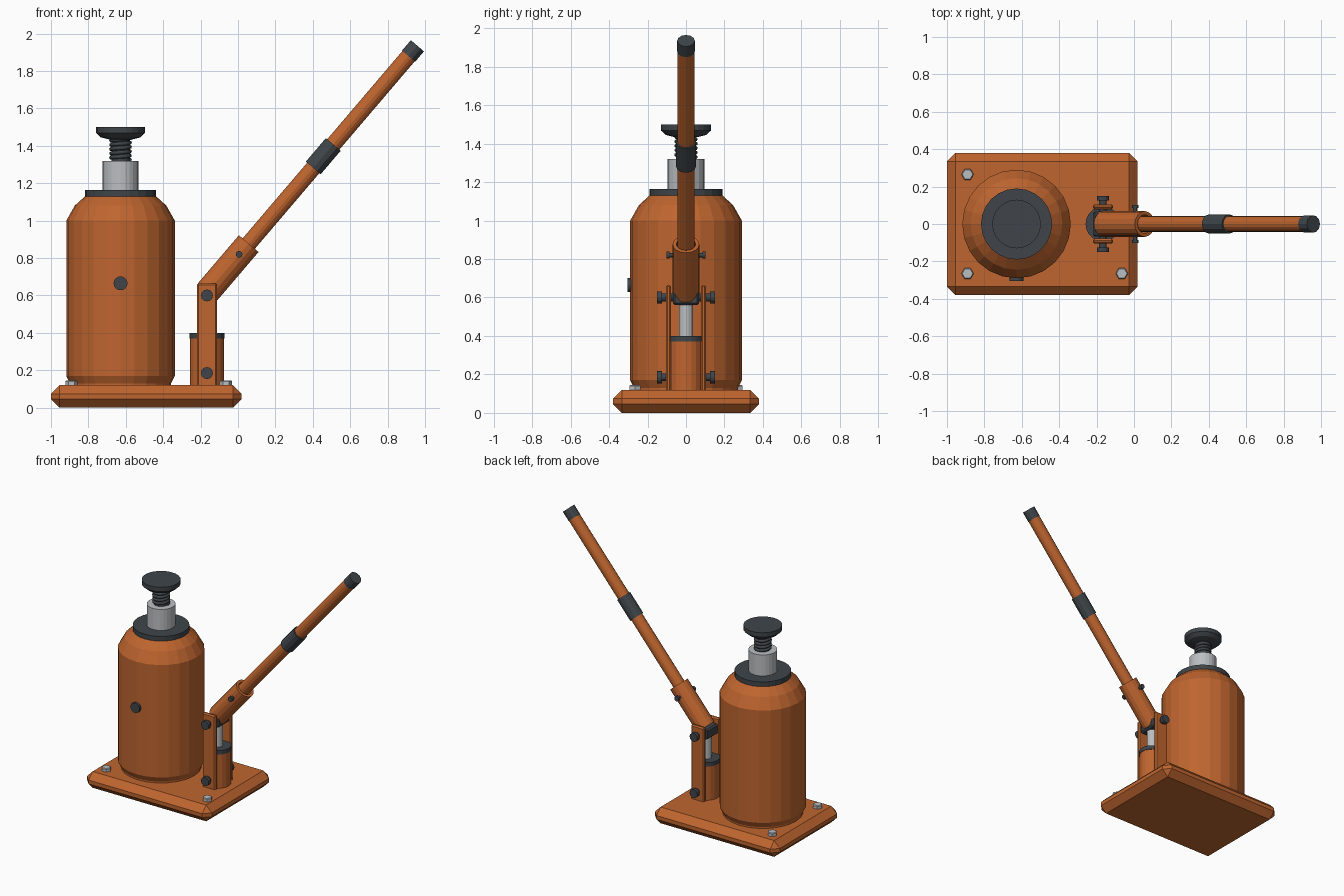
import bpy, bmesh, math
from mathutils import Vector

if "Cube" in bpy.data.objects:
    bpy.data.objects.remove(bpy.data.objects["Cube"])


def material(name, rgb):
    m = bpy.data.materials.new(name)
    m.diffuse_color = (*rgb, 1)
    m.use_nodes = True
    m.node_tree.nodes["Principled BSDF"].inputs["Base Color"].default_value = m.diffuse_color
    return m


ORANGE = material("orange paint", (0.52, 0.13, 0.028))
DARK = material("dark steel", (0.05, 0.06, 0.068))
STEEL = material("bright steel", (0.50, 0.52, 0.54))


def finish(bm, name, mat):
    bmesh.ops.recalc_face_normals(bm, faces=bm.faces)
    me = bpy.data.meshes.new(name)
    bm.to_mesh(me)
    bm.free()
    me.materials.append(mat)
    ob = bpy.data.objects.new(name, me)
    bpy.context.collection.objects.link(ob)
    return ob


def lathe(name, mat, profile, origin, axis=(0, 0, 1), sides=24):
    """Turn (radius, height) points round an axis; both ends are closed."""
    bm = bmesh.new()
    rings = []
    for r, h in profile:
        rings.append([bm.verts.new((r * math.cos(2 * math.pi * i / sides),
                                    r * math.sin(2 * math.pi * i / sides), h))
                      for i in range(sides)])
    for a, b in zip(rings, rings[1:]):
        for i in range(sides):
            j = (i + 1) % sides
            bm.faces.new((a[i], a[j], b[j], b[i]))
    bm.faces.new(rings[0])
    bm.faces.new(rings[-1])
    ob = finish(bm, name, mat)
    ob.rotation_euler = Vector(axis).to_track_quat('Z', 'Y').to_euler()
    ob.location = origin
    return ob


def box(name, mat, lo, hi, bevel):
    bm = bmesh.new()
    bmesh.ops.create_cube(bm, size=1)
    for v in bm.verts:
        v.co = [l + (c + 0.5) * (h - l) for c, l, h in zip(v.co, lo, hi)]
    bmesh.ops.bevel(bm, geom=bm.edges[:], offset=bevel, segments=1, affect='EDGES')
    return finish(bm, name, mat)


BX = -0.628   # bottle axis
PX = -0.166   # pump axis

# Base plate and its three hex bolts
box("base_plate", ORANGE, (-1, -0.38, 0), (0.02, 0.38, 0.12), 0.046)
for i, (x, y) in enumerate([(-0.89, -0.265), (-0.89, 0.265), (-0.065, -0.265)]):
    lathe(f"base_bolt_{i}", STEEL, [(0.033, 0.11), (0.033, 0.14), (0.028, 0.145)],
          (x, y, 0), sides=6)

# Bottle body, collar and ram
lathe("bottle_body", ORANGE, [(0.27, 0.11), (0.27, 0.13), (0.29, 0.17), (0.29, 1.0),
                              (0.245, 1.08), (0.19, 1.13)], (BX, 0, 0))
lathe("top_collar", DARK, [(0.19, 1.125), (0.19, 1.165)], (BX, 0, 0))
lathe("ram", STEEL, [(0.096, 1.16), (0.096, 1.32)], (BX, 0, 0))
lathe("filler_plug", DARK, [(0.037, 0.27), (0.037, 0.305)], (BX, 0, 0.665), (0, -1, 0), 16)

# Extension screw with a helical thread, and saddle
lathe("screw_core", DARK, [(0.049, 1.31), (0.049, 1.45)], (BX, 0, 0), sides=16)
curve = bpy.data.curves.new("screw_thread", 'CURVE')
curve.dimensions = '3D'
curve.bevel_depth = 0.011
curve.bevel_resolution = 1
curve.use_fill_caps = True
turns, steps = 5, 16
spline = curve.splines.new('POLY')
spline.points.add(turns * steps)
for i, p in enumerate(spline.points):
    a = 2 * math.pi * i / steps
    p.co = (BX + 0.05 * math.cos(a), 0.05 * math.sin(a),
            1.325 + 0.115 * i / (turns * steps), 1)
curve.materials.append(DARK)
bpy.context.collection.objects.link(bpy.data.objects.new("screw_thread", curve))
lathe("saddle", DARK, [(0.065, 1.435), (0.105, 1.445), (0.13, 1.468), (0.13, 1.5)],
      (BX, 0, 0))

# Pump cylinder, plunger and its clevis block
lathe("pump_cylinder", ORANGE, [(0.09, 0.11), (0.09, 0.375)], (PX, 0, 0), sides=20)
lathe("pump_collar", DARK, [(0.093, 0.37), (0.093, 0.4)], (PX, 0, 0), sides=20)
lathe("plunger", STEEL, [(0.037, 0.39), (0.037, 0.6)], (PX, 0, 0), sides=16)
box("plunger_clevis", DARK, (PX - 0.052, -0.068, 0.56), (PX + 0.052, 0.068, 0.635), 0.01)

# Handle: everything runs along one sloping axis
D = Vector((0.649, 0, 0.761)).normalized()
S = Vector((-0.162, 0, 0.62))
lathe("handle_socket", ORANGE, [(0.069, 0), (0.069, 0.338), (0.05, 0.338), (0.05, 0.28)],
      S, D, 16)
lathe("handle_tube", ORANGE, [(0.043, 0.2), (0.043, 1.70)], S, D, 16)
lathe("handle_joint_sleeve", DARK, [(0.052, 0.87), (0.052, 1.035)], S, D, 12)
lathe("handle_end_cap", DARK, [(0.046, 1.655), (0.046, 1.728)], S, D, 12)

# Side links and pins, mirrored on both sides
for side, s in (("front", -1), ("back", 1)):
    y0, y1 = sorted((s * 0.078, s * 0.105))
    box(f"{side}_link", ORANGE, (PX - 0.054, y0, 0.1), (PX + 0.054, y1, 0.665), 0.009)
    for name, z in (("lower", 0.185), ("upper", 0.6)):
        lathe(f"{side}_{name}_pin", DARK,
              [(0.02, 0.06), (0.02, 0.125), (0.032, 0.125), (0.032, 0.15)],
              (PX, 0, z), (0, s, 0), 12)
    lathe(f"{side}_socket_pin", DARK,
          [(0.011, 0.04), (0.011, 0.085), (0.018, 0.085), (0.018, 0.102)],
          (0.006, 0, 0.82), (0, s, 0), 12)
